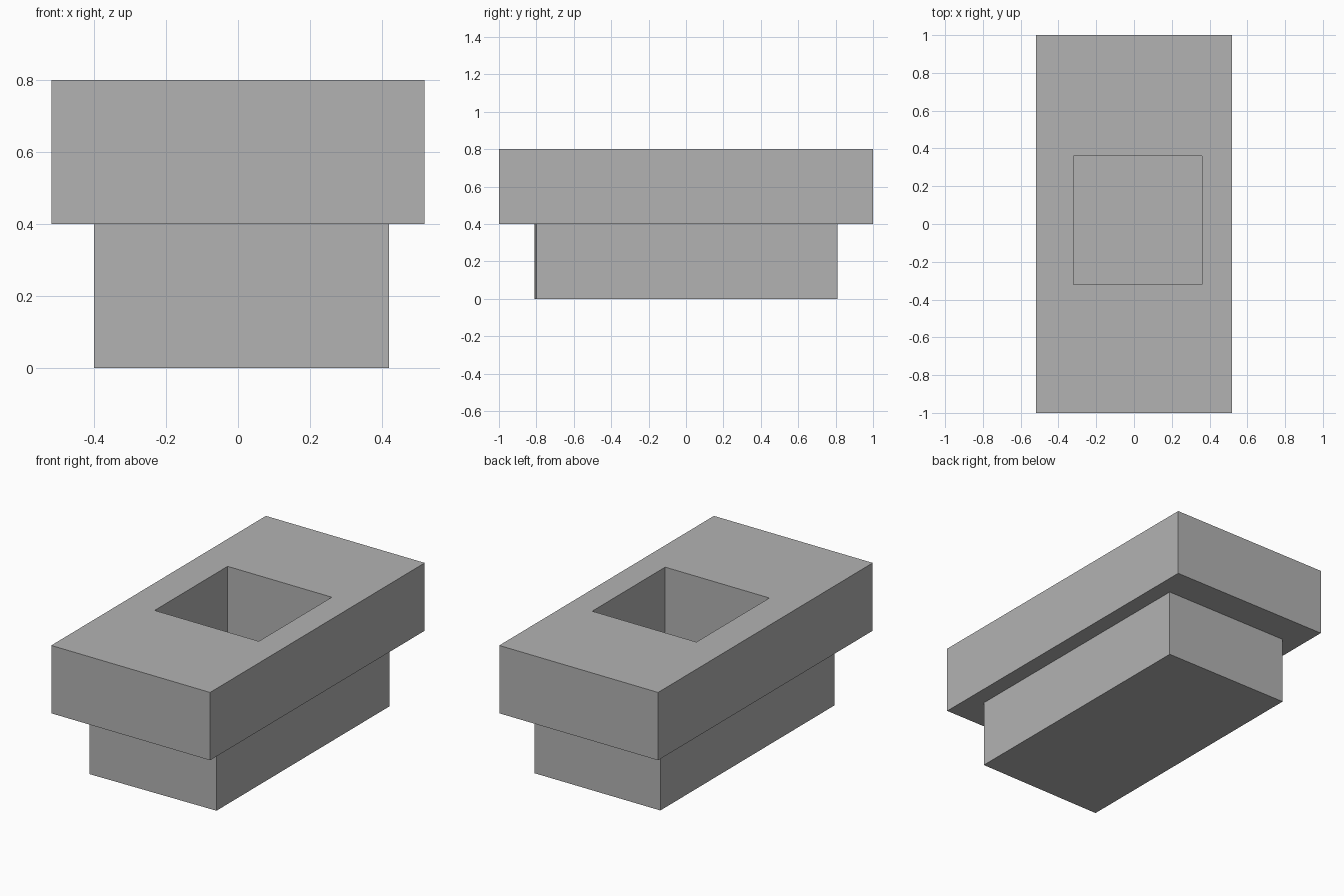
import bpy
import bmesh

cube = bpy.data.objects.get("Cube")
if cube:
    bpy.data.objects.remove(cube, do_unlink=True)

grey = bpy.data.materials.new("plain_grey")
grey.use_nodes = True
colour = (0.45, 0.45, 0.45, 1)
grey.diffuse_color = colour
grey.node_tree.nodes["Principled BSDF"].inputs["Base Color"].default_value = colour


def rectangle(x0, x1, y0, y1):
    return [(x0, y0), (x1, y0), (x1, y1), (x0, y1)]


def make_object(name, bm):
    bmesh.ops.recalc_face_normals(bm, faces=bm.faces)
    mesh = bpy.data.meshes.new(name)
    bm.to_mesh(mesh)
    bm.free()
    mesh.materials.append(grey)
    obj = bpy.data.objects.new(name, mesh)
    bpy.context.collection.objects.link(obj)
    return obj


def prism(name, outline, bottom, top):
    bm = bmesh.new()
    face = bm.faces.new([bm.verts.new((x, y, bottom)) for x, y in outline])
    result = bmesh.ops.extrude_face_region(bm, geom=[face], use_keep_orig=True)
    raised = [v for v in result["geom"] if isinstance(v, bmesh.types.BMVert)]
    bmesh.ops.translate(bm, verts=raised, vec=(0, 0, top - bottom))
    return make_object(name, bm)


def frame(name, outer, inner, bottom, top):
    """Slab with a four-sided opening right through it."""
    bm = bmesh.new()
    rings = [[bm.verts.new((x, y, z)) for x, y in loop]
             for loop, z in ((outer, bottom), (outer, top), (inner, top), (inner, bottom))]
    for ring, after in zip(rings, rings[1:] + rings[:1]):
        for i in range(4):
            j = (i + 1) % 4
            bm.faces.new((ring[i], ring[j], after[j], after[i]))
    return make_object(name, bm)


# Lower block, one front corner very slightly pulled in; its top is the recess floor
base_outline = [(-0.40, -0.81), (0.42, -0.80), (0.42, 0.81), (-0.40, 0.81)]
prism("base_block", base_outline, 0, 0.4)

# Wide upper slab with the square recess
frame("top_slab", rectangle(-0.518, 0.518, -1, 1),
      rectangle(-0.32, 0.36, -0.32, 0.36), 0.4, 0.8)
